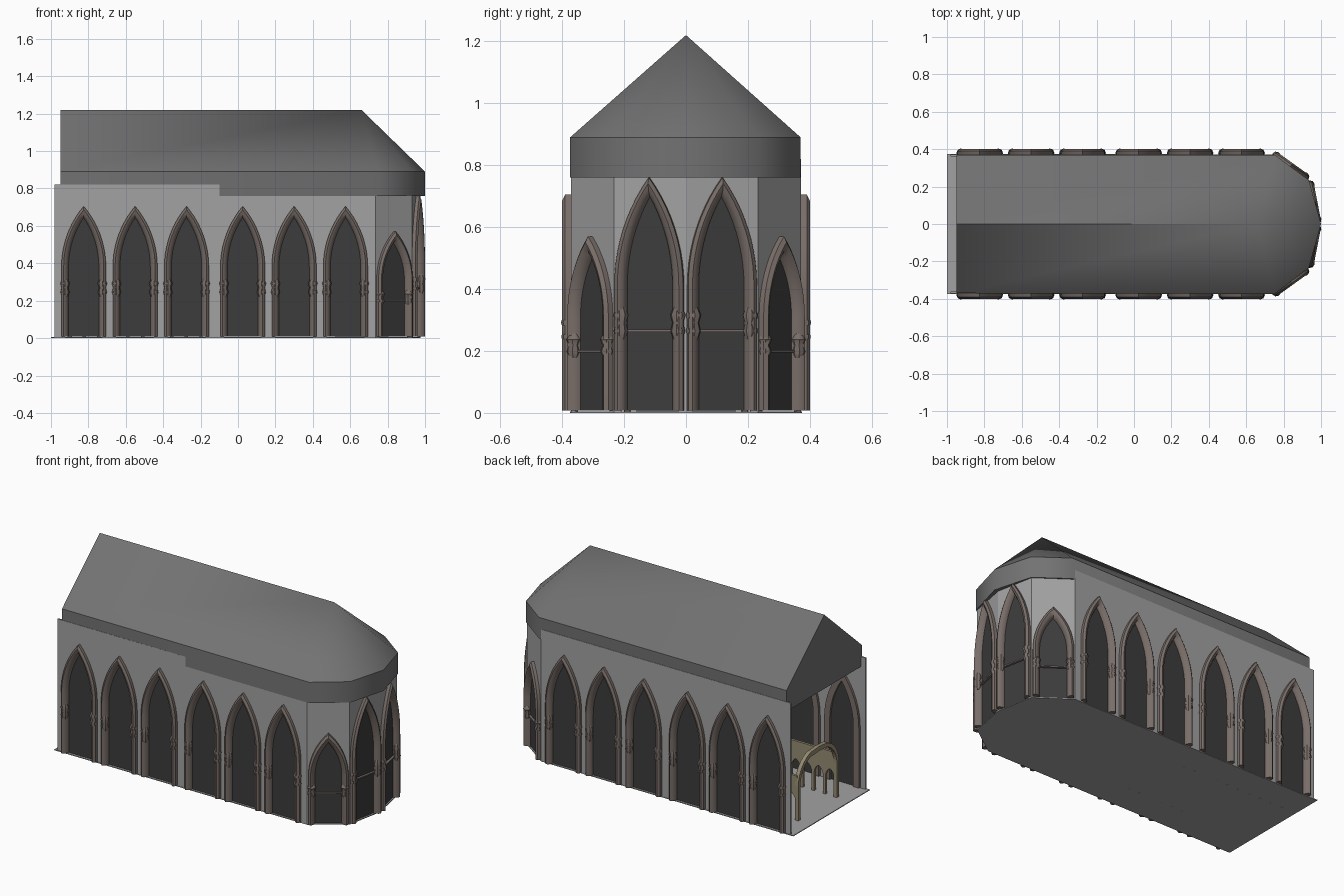
import bpy, bmesh, math
from mathutils import Vector

if "Cube" in bpy.data.objects:
    bpy.data.objects.remove(bpy.data.objects["Cube"])


def material(name, r, g, b):
    m = bpy.data.materials.new(name)
    m.diffuse_color = (r, g, b, 1)
    m.use_nodes = True
    m.node_tree.nodes["Principled BSDF"].inputs["Base Color"].default_value = m.diffuse_color
    return m


STONE = material("brown_stone", 0.19, 0.155, 0.14)
GLASS = material("dark_glass", 0.045, 0.045, 0.045)
SLATE = material("slate", 0.17, 0.17, 0.17)
WALL = material("wall_grey", 0.36, 0.36, 0.36)
WOOD = material("tan_wood", 0.30, 0.26, 0.17)


def build(name, verts, faces, mat, smooth=False):
    bm = bmesh.new()
    vs = [bm.verts.new(v) for v in verts]
    for f in faces:
        bm.faces.new([vs[i] for i in f])
    bmesh.ops.recalc_face_normals(bm, faces=bm.faces)
    me = bpy.data.meshes.new(name)
    bm.to_mesh(me)
    bm.free()
    me.materials.append(mat)
    ob = bpy.data.objects.new(name, me)
    bpy.context.collection.objects.link(ob)
    if smooth:
        bpy.ops.object.select_all(action='DESELECT')
        ob.select_set(True)
        bpy.context.view_layer.objects.active = ob
        bpy.ops.object.shade_smooth_by_angle(angle=math.radians(40))
    return ob


def loft(name, rings, place, mat, closed=False, smooth=False):
    """Skin between equal-length rings; closed joins last ring to first."""
    n, k = len(rings[0]), len(rings)
    verts = [place(*p) for r in rings for p in r]
    faces = []
    if closed:   # open strips swept round a closed section, capped at both ends
        for a in range(k):
            b = (a + 1) % k
            faces += [(a*n+i, a*n+i+1, b*n+i+1, b*n+i) for i in range(n - 1)]
        faces += [[a*n for a in range(k)], [a*n + n - 1 for a in range(k)]]
    else:        # closed rings stacked, capped at both ends
        for a in range(k - 1):
            faces += [(a*n+i, a*n+(i+1) % n, (a+1)*n+(i+1) % n, (a+1)*n+i) for i in range(n)]
        faces += [list(range(n)), list(range((k-1)*n, k*n))]
    return build(name, verts, faces, mat, smooth)


def plate(name, outline, d0, d1, place, mat):
    return loft(name, [[(u, d, z) for u, z in outline] for d in (d0, d1)], place, mat)


def arch(c, w, h, spring, base=0.0, n=10):
    """Pointed arch outline from bottom left over the apex to bottom right."""
    rise = h - spring
    R = (w*w + rise*rise) / (2*w)
    end = math.asin(min(1, rise / R))
    left = [(-w, base)] + [(-w + R - R*math.cos(end*i/n), spring + R*math.sin(end*i/n))
                           for i in range(n + 1)]
    left[-1] = (0, h)
    return [(c + u, z) for u, z in left] + [(c - u, z) for u, z in reversed(left[:-1])]


def frame_of(p, q):
    """Local wall coordinates: u along the wall, d outward, z up."""
    p, q = Vector((*p, 0)), Vector((*q, 0))
    u = (q - p).normalized()
    out = u.cross(Vector((0, 0, 1)))
    return (lambda a, d, z: p + u*a + out*d + Vector((0, 0, z))), (q - p).length


def window(c, w, h, place, bar):
    s = 0.54*h
    # moulded stone surround
    section = [(0, -.025), (0, .018), (.012, .028), (.026, .022), (.038, 0), (.038, -.025)]
    rings = [[(u, d, z) for u, z in arch(c, w - t, h - 1.6*t, s, .008)] for t, d in section]
    loft("window_surround", rings, place, STONE, closed=True, smooth=True)
    plate("window_pane", arch(c, w - .03, h - .045, s, .008), -.012, -.006, place, GLASS)
    # capitals on the jambs
    for side in (-1, 1):
        prof = [(-.055, .015), (-.03, .024), (-.005, .018), (.018, .025), (.045, .013)]
        rings = [[(c + side*(w - .019) + r*math.cos(a*math.pi/4), .007 + r*math.sin(a*math.pi/4),
                   .39*h + z*h/.7) for a in range(8)] for z, r in prof]
        loft("window_capital", rings, place, STONE, smooth=True)
    if bar:
        z = .35*h
        plate("window_crossbar", [(c-w+.03, z-.004), (c+w-.03, z-.004), (c+w-.03, z+.004),
                                  (c-w+.03, z+.004)], -.01, .008, place, STONE)


def pierced(L, top, openings):
    pts = [(0, 0)]
    for c, w, h, s in openings:
        pts += arch(c, w, h, s)
    return pts + [(L, 0), (L, top), (0, top)]


def wall(name, p, q, centres, w, h, top, bar):
    place, L = frame_of(p, q)
    plate(name, pierced(L, top, [(c, w-.018, h-.03, .54*h) for c in centres]),
          -.01, 0, place, WALL)
    for c in centres:
        window(c, w, h, place, bar)


# walls of the nave and the four-sided apse
path = [(-.98, -.372), (.735, -.372), (.93, -.232), (.975, 0),
        (.93, .232), (.735, .372), (-.98, .372)]
bays = [-.825, -.55, -.275, .025, .30, .575]
wall("nave_wall_front", path[0], path[1], [x + .98 for x in bays], .119, .705, .82, False)
wall("nave_wall_back", path[5], path[6], [.735 - x for x in reversed(bays)], .119, .705, .82, False)
for i, h in zip(range(1, 5), (.57, .76, .76, .57)):
    wall("apse_wall", path[i], path[i+1], [.12 if h < .6 else .117], .113, h, .77, True)

# floor
world = lambda x, y, z: Vector((x, y, z))
ground = [(-1, -.375)] + path[1:-1] + [(-1, .375)]
loft("floor", [[(x, y, z) for x, y in ground] for z in (0, .005)], world, WALL)

# roof: eaves band, gable at the open end, faceted hip over the apse
eave = [(-.95, -.37), (.752, -.374), (.935, -.235), (1, 0), (.935, .235), (.752, .37), (-.95, .37)]
n = len(eave)
verts = [(x, y, z) for z in (.76, .89) for x, y in eave] + [(-.95, 0, 1.22), (.66, 0, 1.22)]
back, apex = 2*n, 2*n + 1
faces = [list(range(n))] + [(i, i+1, n+i+1, n+i) for i in range(n - 1)]
faces += [(n-1, 0, n, back, 2*n-1), (n, n+1, apex, back), (2*n-2, 2*n-1, back, apex)]
faces += [(n+i, n+i+1, apex) for i in range(1, n - 2)]
build("roof", verts, faces, SLATE, smooth=True)

# timber arcades inside, on both sides of the aisle
for y in (-.19, .19):
    place, L = frame_of((-.90, y), (-.12, y))
    plate("inner_arcade", pierced(L, .28, [(.039 + .078*i, .03, .17, .12) for i in range(10)]),
          -.008, .008, place, WOOD)

# timber entrance arch
place, L = frame_of((-.9, -.2), (-.9, .2))
plate("entrance_arch", arch(.2, .2, .39, .22) + arch(.2, .178, .362, .22)[::-1],
      -.012, .012, place, WOOD)


# altar on a step in the apse
def box(name, x0, x1, y, z0, z1, mat):
    loft(name, [[(x0, -y, z), (x1, -y, z), (x1, y, z), (x0, y, z)] for z in (z0, z1)], world, mat)


box("altar_step", .52, .80, .16, .005, .025, WALL)
box("altar", .62, .72, .09, .025, .12, STONE)
